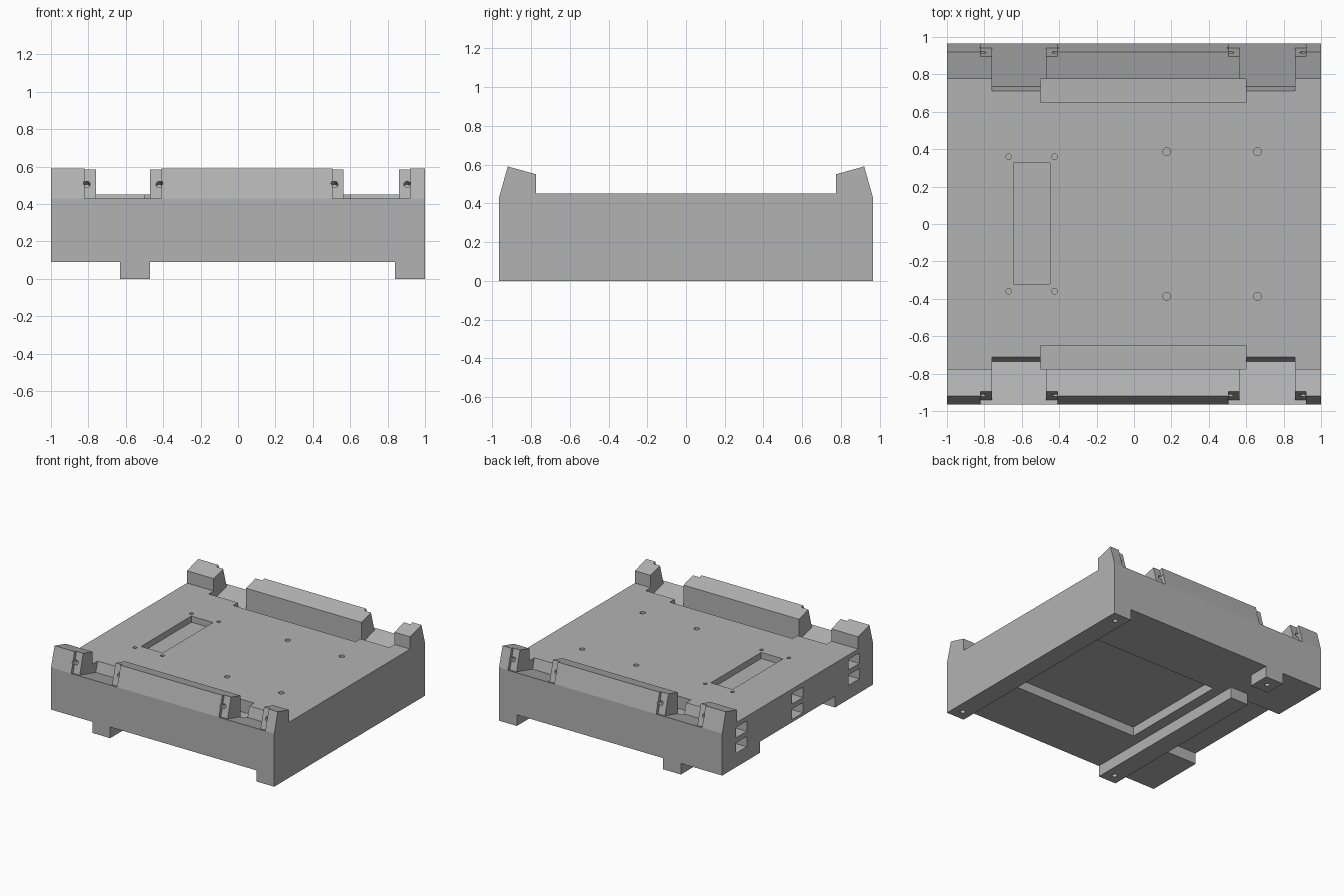
import bpy, bmesh
from mathutils import Matrix, Vector

cube = bpy.data.objects.get("Cube")
if cube:
    bpy.data.objects.remove(cube, do_unlink=True)

GREY = (0.45, 0.45, 0.45, 1)
grey = bpy.data.materials.new("plain grey")
grey.use_nodes = True
grey.diffuse_color = GREY
grey.node_tree.nodes["Principled BSDF"].inputs["Base Color"].default_value = GREY


def finish(name, bm):
    bmesh.ops.recalc_face_normals(bm, faces=bm.faces)
    mesh = bpy.data.meshes.new(name)
    bm.to_mesh(mesh)
    bm.free()
    mesh.materials.append(grey)
    obj = bpy.data.objects.new(name, mesh)
    bpy.context.collection.objects.link(obj)
    return obj


def prism(name, x0, x1, profile, side=1):
    """Extrude a (y, z) profile from x0 to x1, mirrored in y by side."""
    bm = bmesh.new()
    face = bm.faces.new([bm.verts.new((x0, y * side, z)) for y, z in profile])
    new = bmesh.ops.extrude_face_region(bm, geom=[face])["geom"]
    bmesh.ops.translate(bm, vec=(x1 - x0, 0, 0),
                        verts=[v for v in new if isinstance(v, bmesh.types.BMVert)])
    return finish(name, bm)


def box(name, x0, x1, y0, y1, z0, z1):
    return prism(name, x0, x1, [(y0, z0), (y1, z0), (y1, z1), (y0, z1)])


def rod(name, centre, axis, radius, length):
    turn = Vector((0, 0, 1)).rotation_difference(Vector(axis)).to_matrix().to_4x4()
    bm = bmesh.new()
    bmesh.ops.create_cone(bm, cap_ends=True, segments=20, radius1=radius,
                          radius2=radius, depth=length,
                          matrix=Matrix.Translation(centre) @ turn)
    return finish(name, bm)


def cut(target, cutters):
    """Subtract each cutter, bake the result and drop the cutters."""
    for c in cutters:
        c.hide_render = True
        mod = target.modifiers.new("cut", "BOOLEAN")
        mod.operation, mod.solver, mod.object = "DIFFERENCE", "EXACT", c
    graph = bpy.context.evaluated_depsgraph_get()
    mesh = bpy.data.meshes.new_from_object(target.evaluated_get(graph))
    target.modifiers.clear()
    target.data = mesh
    for c in cutters:
        bpy.data.objects.remove(c, do_unlink=True)


# Main body with a sloped rail along the front and the back
half = [(0.965, 0.09), (0.965, 0.43), (0.92, 0.59), (0.775, 0.55), (0.775, 0.45)]
body = prism("body", -1, 1, half + [(-y, z) for y, z in reversed(half)])

notch = [(0.735, 0.367), (1.1, 0.467), (1.1, 0.7), (0.64, 0.7)]
notch_mouth = [(0.75, 0.371), (1.1, 0.467), (1.1, 0.7), (0.75, 0.7)]
step = [(0.94, 0.423), (1.1, 0.466), (1.1, 0.7), (0.863, 0.7)]
pocket = [(0.65, 0.35), (0.775, 0.35), (0.775, 0.46), (0.65, 0.46)]

cutters = []
for s in (1, -1):
    # Gaps in the rails
    for x0, x1 in ((-0.76, -0.5), (0.6, 0.86)):
        cutters.append(prism("gap", x0, x1, notch, s))
    for x0, x1 in ((-0.51, -0.47), (0.565, 0.61)):
        cutters.append(prism("gap_mouth", x0, x1, notch_mouth, s))
    # Setbacks beside the gaps, each with a screw hole
    for x0, x1, hole in ((-0.82, -0.75, -0.808), (-0.48, -0.408, -0.42),
                         (0.504, 0.58, 0.516), (0.85, 0.92, 0.905)):
        cutters.append(prism("setback", x0, x1, step, s))
        cutters.append(rod("screw_hole", (hole, 0.92 * s, 0.505),
                           (0, 1, 0.27 * s), 0.018, 0.14))
    # Long pocket inside the middle rail
    cutters.append(prism("rail_pocket", -0.5, 0.6, pocket, s))
    # Holes in the deck
    for x, y, r in ((0.175, 0.387, 0.021), (0.66, 0.387, 0.021),
                    (-0.67, 0.36, 0.015), (-0.425, 0.36, 0.015)):
        cutters.append(rod("deck_hole", (x, y * s, 0.45), (0, 0, 1), r, 0.12))

# Deck window, underside recess and side cut-out
cutters.append(box("deck_window", -0.645, -0.45, -0.32, 0.325, 0.4, 0.5))
cutters.append(box("underside_recess", -0.38, 0.74, -0.46, 0.46, 0, 0.165))
cutters.append(box("side_cutout", -1.1, -0.63, -0.48, 0.48, 0, 0.18))

# Pairs of slots in the side wall
for y in (-0.72, 0, 0.72):
    for z in (0.245, 0.37):
        cutters.append(box("side_slot", -1.1, -0.88, y - 0.07, y + 0.07,
                           z - 0.042, z + 0.042))
cut(body, cutters)

# Feet with small mounting holes
for name, x0, x1, y0, y1, holes in (
        ("left_foot_rail", 0.84, 1, -0.965, 0.965, (-0.88, 0.88)),
        ("right_foot_rail", -0.63, -0.47, -0.965, 0.56, (-0.88,)),
        ("right_back_foot", -0.63, -0.47, 0.79, 0.965, (0.88,))):
    foot = box(name, x0, x1, y0, y1, 0, 0.09)
    cut(foot, [rod("foot_hole", ((x0 + x1) / 2, y, 0), (0, 0, 1), 0.02, 0.12)
               for y in holes])
